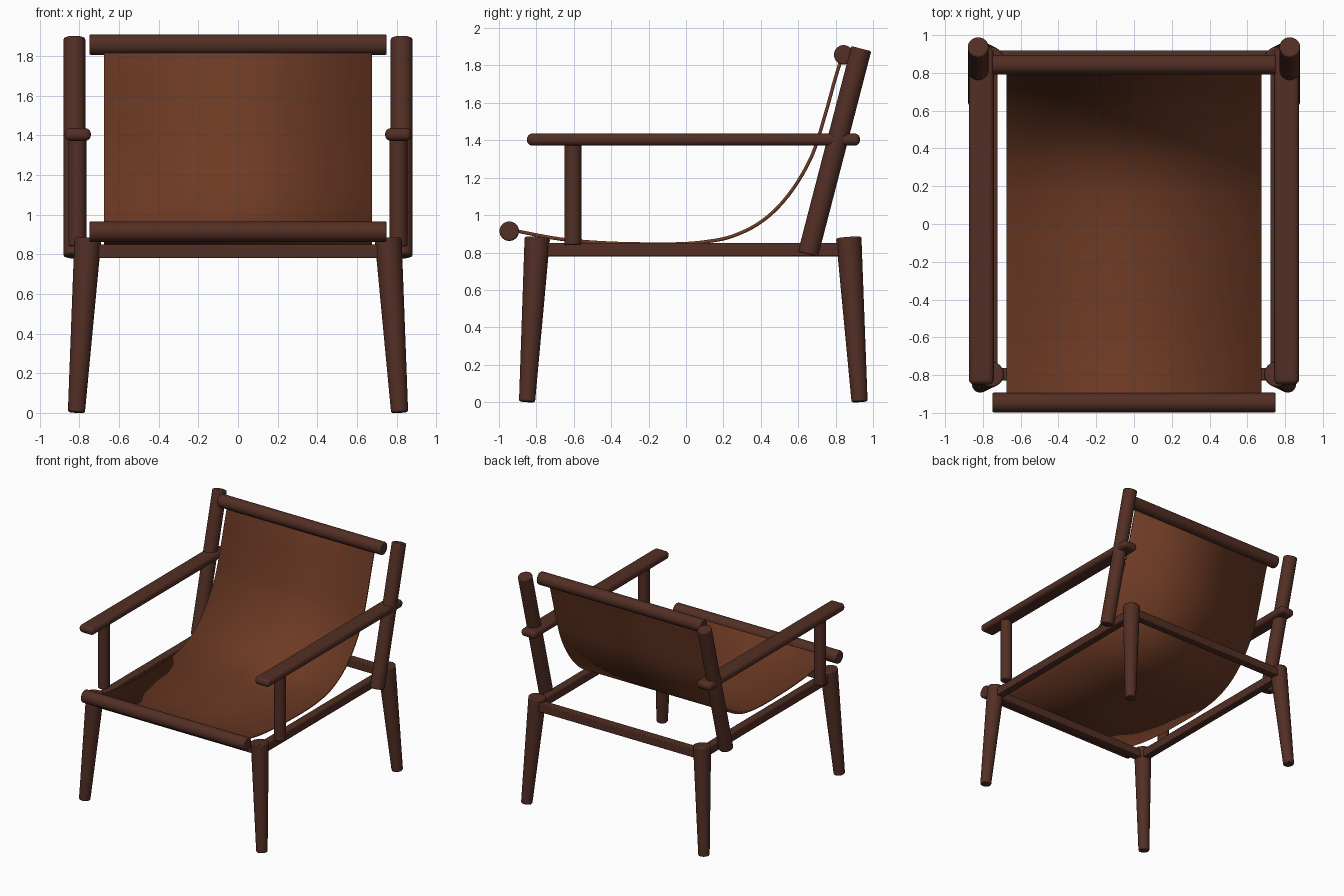
import bpy
import bmesh
from mathutils import Vector

if "Cube" in bpy.data.objects:
    bpy.data.objects.remove(bpy.data.objects["Cube"], do_unlink=True)


def make_material(name, color):
    mat = bpy.data.materials.new(name)
    mat.use_nodes = True
    mat.diffuse_color = (*color, 1)
    bsdf = next(n for n in mat.node_tree.nodes if n.type == "BSDF_PRINCIPLED")
    bsdf.inputs["Base Color"].default_value = (*color, 1)
    return mat


wood = make_material("dark wood", (0.085, 0.028, 0.018))
leather = make_material("brown leather", (0.155, 0.043, 0.018))


def finish(name, bm, mat, bevel=0, segments=2):
    bmesh.ops.recalc_face_normals(bm, faces=bm.faces)
    mesh = bpy.data.meshes.new(name)
    bm.to_mesh(mesh)
    bm.free()
    mesh.materials.append(mat)
    obj = bpy.data.objects.new(name, mesh)
    bpy.context.collection.objects.link(obj)
    if bevel:
        mod = obj.modifiers.new("Bevel", "BEVEL")
        mod.width = bevel
        mod.segments = segments
        mod.limit_method = "ANGLE"
        mod.angle_limit = 0.8
    bpy.ops.object.select_all(action="DESELECT")
    obj.select_set(True)
    bpy.context.view_layer.objects.active = obj
    bpy.ops.object.shade_smooth_by_angle(angle=0.7)
    return obj


def rod(name, start, end, r1, r2, bevel=0.008):
    """Round, optionally tapered rod between two points."""
    start, end = Vector(start), Vector(end)
    axis = end - start
    bm = bmesh.new()
    bmesh.ops.create_cone(bm, cap_ends=True, segments=32, radius1=r1, radius2=r2, depth=axis.length)
    turn = axis.to_track_quat("Z", "Y").to_matrix()
    for v in bm.verts:
        v.co = turn @ v.co + (start + end) / 2
    return finish(name, bm, wood, bevel)


def box(name, center, size, bevel, segments=2):
    bm = bmesh.new()
    bmesh.ops.create_cube(bm, size=1)
    bmesh.ops.scale(bm, vec=size, verts=bm.verts)
    bmesh.ops.translate(bm, vec=center, verts=bm.verts)
    return finish(name, bm, wood, bevel, segments)


# Left and right frame sides
for side, s in (("left", 1), ("right", -1)):
    rod(f"{side}_front_leg", (s * 0.815, -0.85, 0.002), (s * 0.757, -0.795, 0.88), 0.043, 0.068)
    rod(f"{side}_back_leg", (s * 0.815, 0.928, 0.002), (s * 0.757, 0.87, 0.88), 0.043, 0.068)
    box(f"{side}_seat_rail", (s * 0.755, 0.038, 0.815), (0.065, 1.665, 0.07), 0.006)
    rod(f"{side}_back_post", (s * 0.825, 0.652, 0.79), (s * 0.825, 0.937, 1.89), 0.055, 0.055)
    rod(f"{side}_arm_post", (s * 0.81, -0.605, 0.84), (s * 0.81, -0.605, 1.39), 0.045, 0.045)
    box(f"{side}_armrest", (s * 0.808, 0.04, 1.404), (0.132, 1.78, 0.064), 0.028, 5)

# Cross rails between the legs
for name, y in (("front_rail", -0.795), ("back_rail", 0.885)):
    box(name, (0, y, 0.815), (1.5, 0.065, 0.07), 0.006)

# Bars that carry the sling
for name, y, z in (("front_bar", -0.945, 0.914), ("top_bar", 0.843, 1.857)):
    bar = rod(name, (-0.75, y, z), (0.75, y, z), 0.052, 0.052)

# Leather sling: smooth side profile swept across the seat
profile = [(-0.93, 0.92), (-0.68, 0.873), (-0.46, 0.853), (-0.25, 0.846), (-0.05, 0.846),
           (0.1, 0.857), (0.25, 0.888), (0.41, 0.97), (0.55, 1.11), (0.67, 1.31),
           (0.745, 1.54), (0.795, 1.72), (0.835, 1.85)]
points = [Vector(p) for p in profile]
path = []
for i in range(len(points) - 1):
    a, b = points[max(i - 1, 0)], points[i]
    c, d = points[i + 1], points[min(i + 2, len(points) - 1)]
    for k in range(5):
        t = k / 5
        path.append(0.5 * (2 * b + (c - a) * t + (2 * a - 5 * b + 4 * c - d) * t ** 2
                           + (3 * b - a - 3 * c + d) * t ** 3))
path.append(points[-1])

bm = bmesh.new()
rows = [[bm.verts.new((x, p.x, p.y)) for x in (-0.675, 0.675)] for p in path]
for lower, upper in zip(rows, rows[1:]):
    bm.faces.new((lower[0], lower[1], upper[1], upper[0]))
sling = finish("sling_seat", bm, leather)
solid = sling.modifiers.new("Thickness", "SOLIDIFY")
solid.thickness = 0.018
solid.offset = 0
